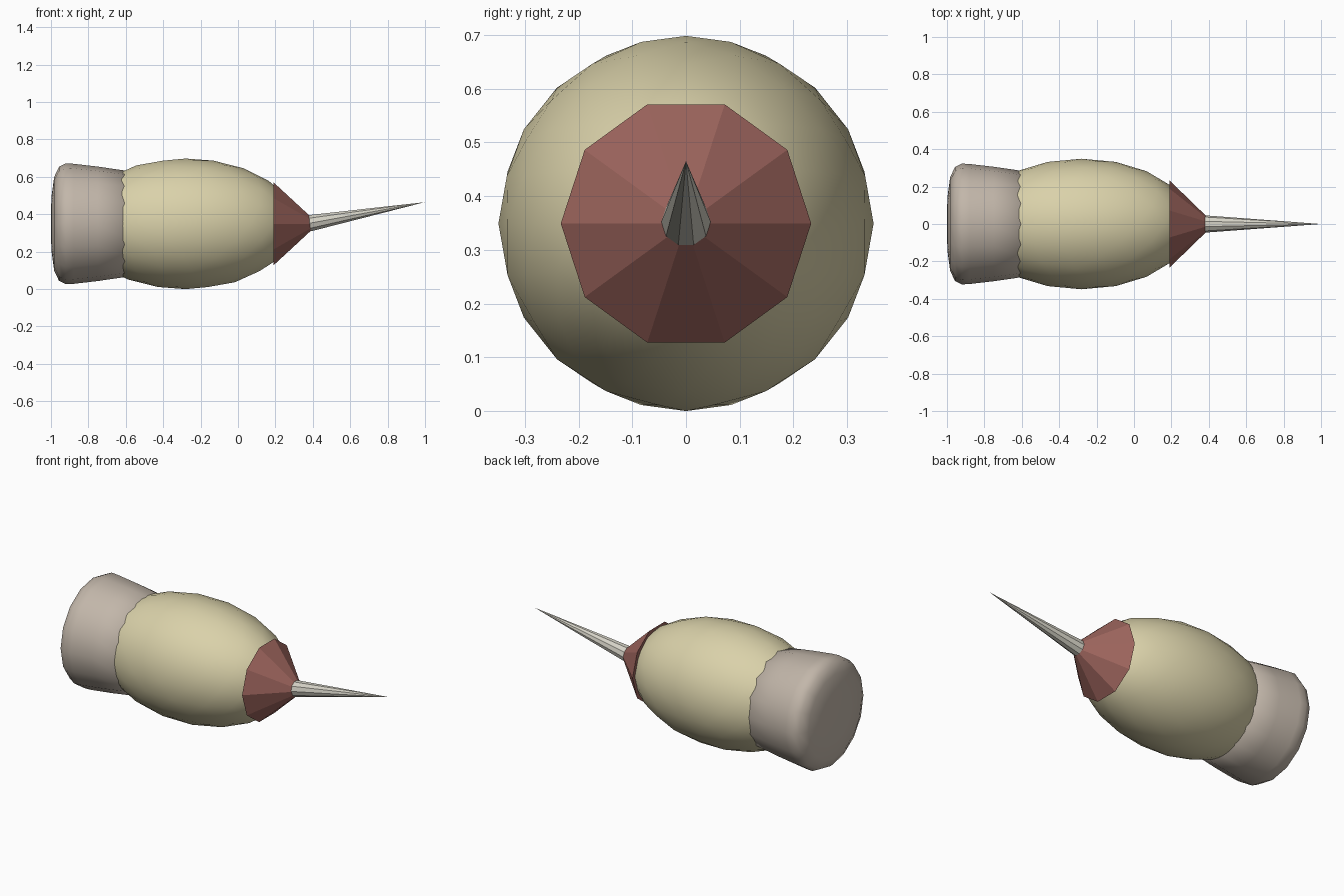
import bpy, bmesh, math
from mathutils import Vector, Matrix

if "Cube" in bpy.data.objects:
    bpy.data.objects.remove(bpy.data.objects["Cube"])

AXIS_Z = 0.349


def material(name, rgb):
    m = bpy.data.materials.new(name)
    m.diffuse_color = (*rgb, 1.0)
    m.use_nodes = True
    m.node_tree.nodes["Principled BSDF"].inputs["Base Color"].default_value = m.diffuse_color
    return m


def finish(name, bm, mat, smooth):
    bmesh.ops.recalc_face_normals(bm, faces=bm.faces[:])
    for f in bm.faces:
        f.smooth = smooth
    me = bpy.data.meshes.new(name)
    bm.to_mesh(me)
    bm.free()
    me.materials.append(mat)
    ob = bpy.data.objects.new(name, me)
    bpy.context.collection.objects.link(ob)
    return ob


def lathe(name, profile, sides, mat, smooth, tilt=0.0, origin=(0, 0, AXIS_Z)):
    """Revolve (x, radius) points about the x axis, then tilt upward."""
    bm = bmesh.new()
    rings = []
    for x, r in profile:
        if r == 0:
            rings.append([bm.verts.new((x, 0, 0))])
        else:
            rings.append([bm.verts.new((x, r * math.cos(2 * math.pi * i / sides),
                                        r * math.sin(2 * math.pi * i / sides)))
                          for i in range(sides)])
    for a, b in zip(rings, rings[1:]):
        for i in range(sides):
            j = (i + 1) % sides
            quad = [a[i % len(a)], a[j % len(a)], b[j % len(b)], b[i % len(b)]]
            bm.faces.new(list(dict.fromkeys(quad)))
    bm.transform(Matrix.Translation(Vector(origin)) @ Matrix.Rotation(-tilt, 4, 'Y'))
    return finish(name, bm, mat, smooth)


cream = material("cream", (0.70, 0.64, 0.40))
taupe = material("taupe", (0.54, 0.47, 0.40))
brick = material("brick_red", (0.34, 0.13, 0.11))
steel = material("pale_metal", (0.66, 0.64, 0.56))

# Egg-shaped body
bm = bmesh.new()
bmesh.ops.create_icosphere(bm, subdivisions=3, radius=1.0)
bm.transform(Matrix.Translation((-0.28, 0, AXIS_Z)) @ Matrix.Diagonal((0.59, 0.349, 0.349, 1)))
finish("body", bm, cream, True)

# Rounded rear cap, tapering into the body
lathe("rear_cap",
      [(-1.0, 0), (-0.998, 0.14), (-0.983, 0.25), (-0.957, 0.305), (-0.92, 0.323),
       (-0.88, 0.321), (-0.75, 0.306), (-0.55, 0.277), (-0.55, 0)],
      16, taupe, True)

# Faceted nose collar
lathe("nose_cone", [(0.19, 0), (0.19, 0.233), (0.43, 0)], 10, brick, False)

# Needle pointing slightly upward
base, tip = Vector((0.382, 0, 0.352)), Vector((1.0, 0, 0.465))
d = tip - base
lathe("needle", [(0, 0), (0, 0.046), (d.length, 0)], 10, steel, False,
      tilt=math.atan2(d.z, d.x), origin=base)
